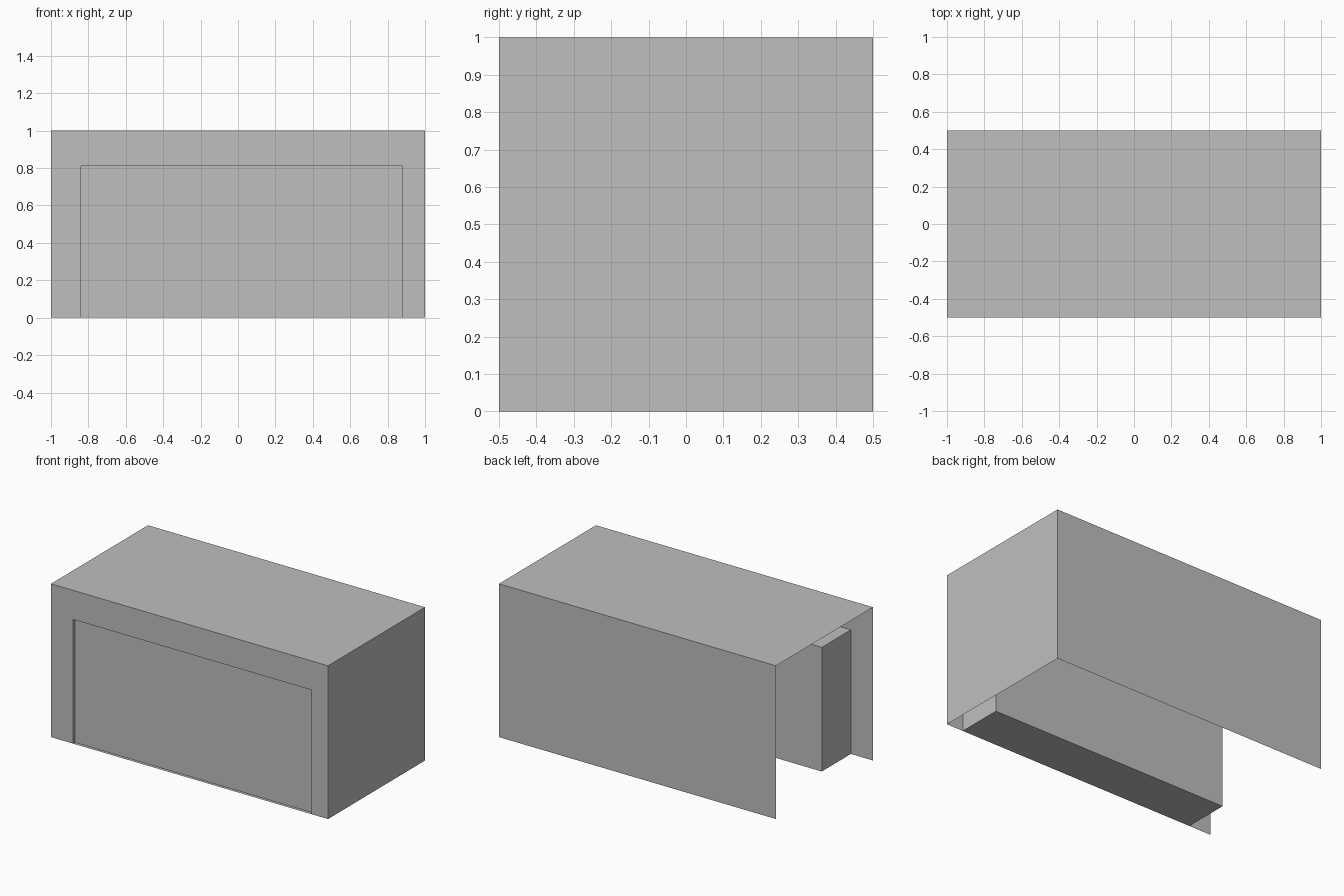
import bpy
import bmesh
from mathutils import Vector

cube = bpy.data.objects.get("Cube")
if cube:
    bpy.data.objects.remove(cube, do_unlink=True)

# Plain grey finish
grey = bpy.data.materials.new("plain grey")
grey.use_nodes = True
colour = (0.52, 0.52, 0.52, 1)
grey.diffuse_color = colour
grey.node_tree.nodes["Principled BSDF"].inputs["Base Color"].default_value = colour


def finish(name, bm):
    mesh = bpy.data.meshes.new(name)
    bm.to_mesh(mesh)
    bm.free()
    mesh.materials.append(grey)
    obj = bpy.data.objects.new(name, mesh)
    bpy.context.collection.objects.link(obj)
    return obj


def open_box(name, low, high, open_sides):
    """Thin-walled box; sides facing any of open_sides are left out."""
    low, high = Vector(low), Vector(high)
    bm = bmesh.new()
    bmesh.ops.create_cube(bm, size=1)
    bmesh.ops.scale(bm, vec=high - low, verts=bm.verts)
    bmesh.ops.translate(bm, vec=(low + high) / 2, verts=bm.verts)
    bm.normal_update()
    gone = [f for f in bm.faces
            if any(f.normal.dot(Vector(d)) > 0.9 for d in open_sides)]
    bmesh.ops.delete(bm, geom=gone, context='FACES')
    return finish(name, bm)


def upright_sheet(name, outline, y):
    """Flat sheet facing the front, from an (x, z) outline."""
    bm = bmesh.new()
    bm.faces.new([bm.verts.new((x, y, z)) for x, z in outline])
    return finish(name, bm)


FRONT, END, BELOW = (0, -1, 0), (-1, 0, 0), (0, 0, -1)
x0, x1, top = -0.84, 0.88, 0.81      # front opening
y_front, y_panel, y_back = -0.5, -0.48, -0.2

# Outer shell, open underneath and at one end
open_box("outer_shell", (-1, y_front, 0), (1, 0.5, 1), [FRONT, END, BELOW])

# Front wall around the opening
upright_sheet("front_wall", [(-1, 0), (x0, 0), (x0, top), (x1, top),
                             (x1, 0), (1, 0), (1, 1), (-1, 1)], y_front)

# Inner box behind the opening, with its slightly recessed front panel
open_box("inner_box", (x0, y_front, 0), (x1, y_back, top), [FRONT])
upright_sheet("recessed_panel", [(x0, 0), (x1, 0), (x1, top), (x0, top)], y_panel)
